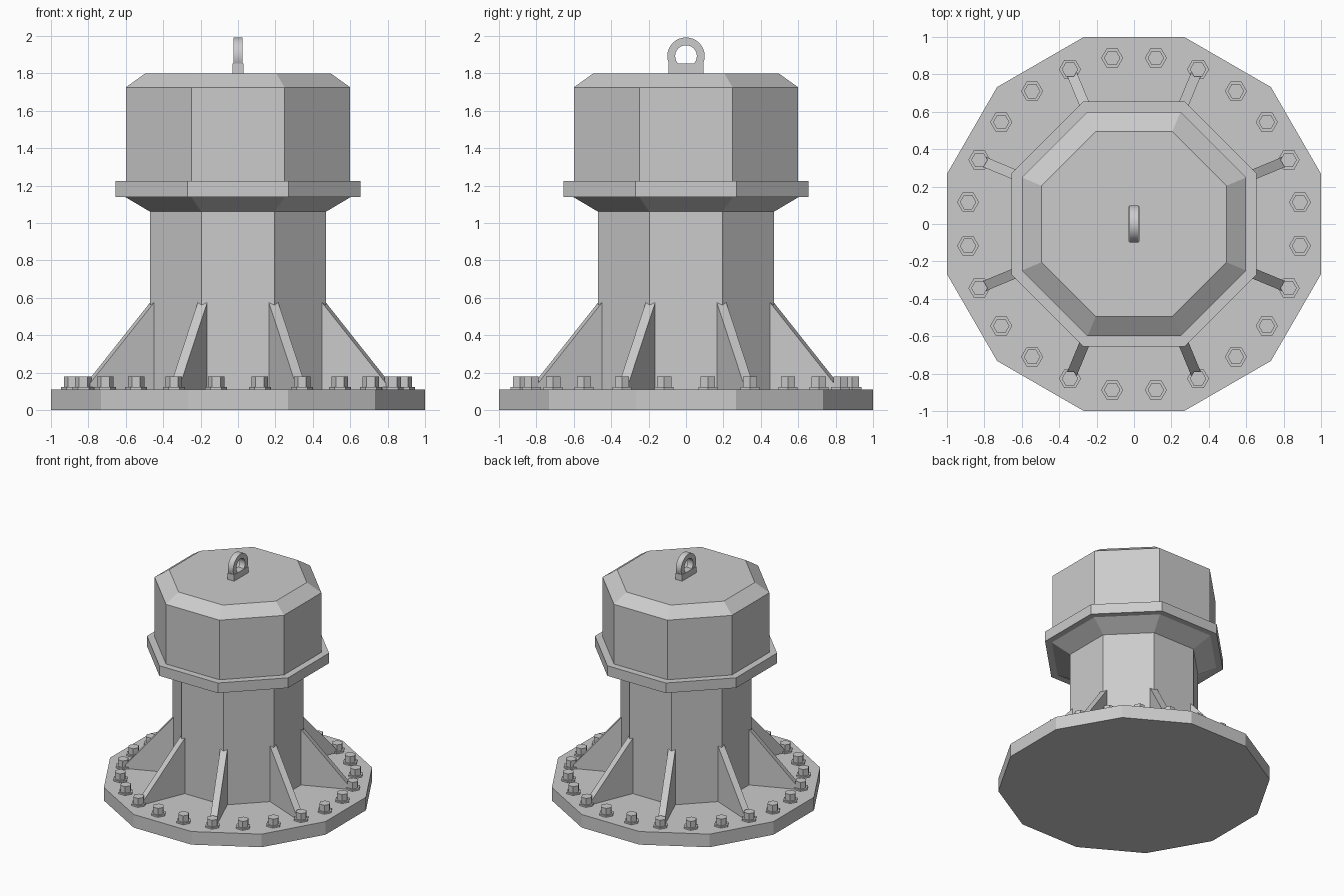
import bpy, bmesh
from math import cos, sin, pi, radians
from mathutils import Matrix, Vector

cube = bpy.data.objects.get("Cube")
if cube:
    bpy.data.objects.remove(cube, do_unlink=True)

GREY = (0.6, 0.6, 0.6, 1)
steel = bpy.data.materials.new("grey_steel")
steel.use_nodes = True
steel.diffuse_color = GREY
steel.node_tree.nodes["Principled BSDF"].inputs["Base Color"].default_value = GREY


def finish(name, bm):
    bmesh.ops.recalc_face_normals(bm, faces=bm.faces)
    mesh = bpy.data.meshes.new(name)
    bm.to_mesh(mesh)
    bm.free()
    mesh.materials.append(steel)
    obj = bpy.data.objects.new(name, mesh)
    bpy.context.collection.objects.link(obj)
    return obj


def loft(name, sides, profile, turn=0.0):
    """Closed polygonal solid through (apothem, z) rings."""
    bm = bmesh.new()
    scale = 1 / cos(pi / sides)
    rings = []
    for apothem, z in profile:
        angles = [turn + (k + 0.5) * 2 * pi / sides for k in range(sides)]
        rings.append([bm.verts.new((apothem * scale * cos(a), apothem * scale * sin(a), z))
                      for a in angles])
    for low, high in zip(rings, rings[1:]):
        for k in range(sides):
            n = (k + 1) % sides
            bm.faces.new((low[k], low[n], high[n], high[k]))
    bm.faces.new(rings[0][::-1])
    bm.faces.new(rings[-1])
    return finish(name, bm)


def extrude_profile(name, points, thickness):
    """Outline in the xz plane, thickened evenly along y."""
    bm = bmesh.new()
    face = bm.faces.new([bm.verts.new((x, -thickness / 2, z)) for x, z in points])
    new = bmesh.ops.extrude_face_region(bm, geom=[face])["geom"]
    bmesh.ops.translate(bm, vec=Vector((0, thickness, 0)),
                        verts=[v for v in new if isinstance(v, bmesh.types.BMVert)])
    return finish(name, bm)


def copy_of(obj, name, matrix):
    twin = bpy.data.objects.new(name, obj.data)
    twin.matrix_world = matrix
    bpy.context.collection.objects.link(twin)


BASE_TOP = 0.11

# Base plate, column with flared collar, and capped head
loft("base_plate", 12, [(1, 0), (1, BASE_TOP)])
loft("column", 8, [(0.47, BASE_TOP), (0.47, 1.06), (0.605, 1.14),
                   (0.655, 1.14), (0.655, 1.225), (0.6, 1.225),
                   (0.6, 1.725), (0.495, 1.8)])

# Gussets standing on the corners of the column
gusset = extrude_profile("gusset_1", [(0.45, BASE_TOP), (0.87, BASE_TOP), (0.87, 0.14),
                                      (0.497, 0.575), (0.45, 0.575)], 0.055)
gusset.matrix_world = Matrix.Rotation(radians(22.5), 4, "Z")
for k in range(1, 8):
    copy_of(gusset, f"gusset_{k + 1}", Matrix.Rotation(radians(22.5 + 45 * k), 4, "Z"))

# Hexagonal bolts with washers, all turned the same way
bolt = loft("bolt_1", 6, [(0.051, 0), (0.051, 0.013), (0.038, 0.013), (0.038, 0.068)],
            turn=radians(30))
for k in range(24):
    a = radians(7.5 + 15 * k)
    place = Matrix.Translation((0.895 * cos(a), 0.895 * sin(a), BASE_TOP))
    if k == 0:
        bolt.matrix_world = place
    else:
        copy_of(bolt, f"bolt_{k + 1}", place)

# Lifting eye: foot block and ring standing in the yz plane
extrude_profile("lifting_eye_foot", [(-0.03, 1.79), (0.03, 1.79),
                                     (0.03, 1.852), (-0.03, 1.852)], 0.188)

bm = bmesh.new()
SEGMENTS = 32
section = [(0.1, -0.025), (0.1, 0.025), (0.058, 0.025), (0.058, -0.025)]
loops = []
for k in range(SEGMENTS):
    a = 2 * pi * k / SEGMENTS
    loops.append([bm.verts.new((x, r * cos(a), 1.892 + r * sin(a))) for r, x in section])
for k, loop in enumerate(loops):
    after = loops[(k + 1) % SEGMENTS]
    for i in range(4):
        j = (i + 1) % 4
        bm.faces.new((loop[i], loop[j], after[j], after[i]))
ring = finish("lifting_eye_ring", bm)
bpy.ops.object.select_all(action="DESELECT")
ring.select_set(True)
bpy.context.view_layer.objects.active = ring
bpy.ops.object.shade_smooth_by_angle(angle=radians(35))
